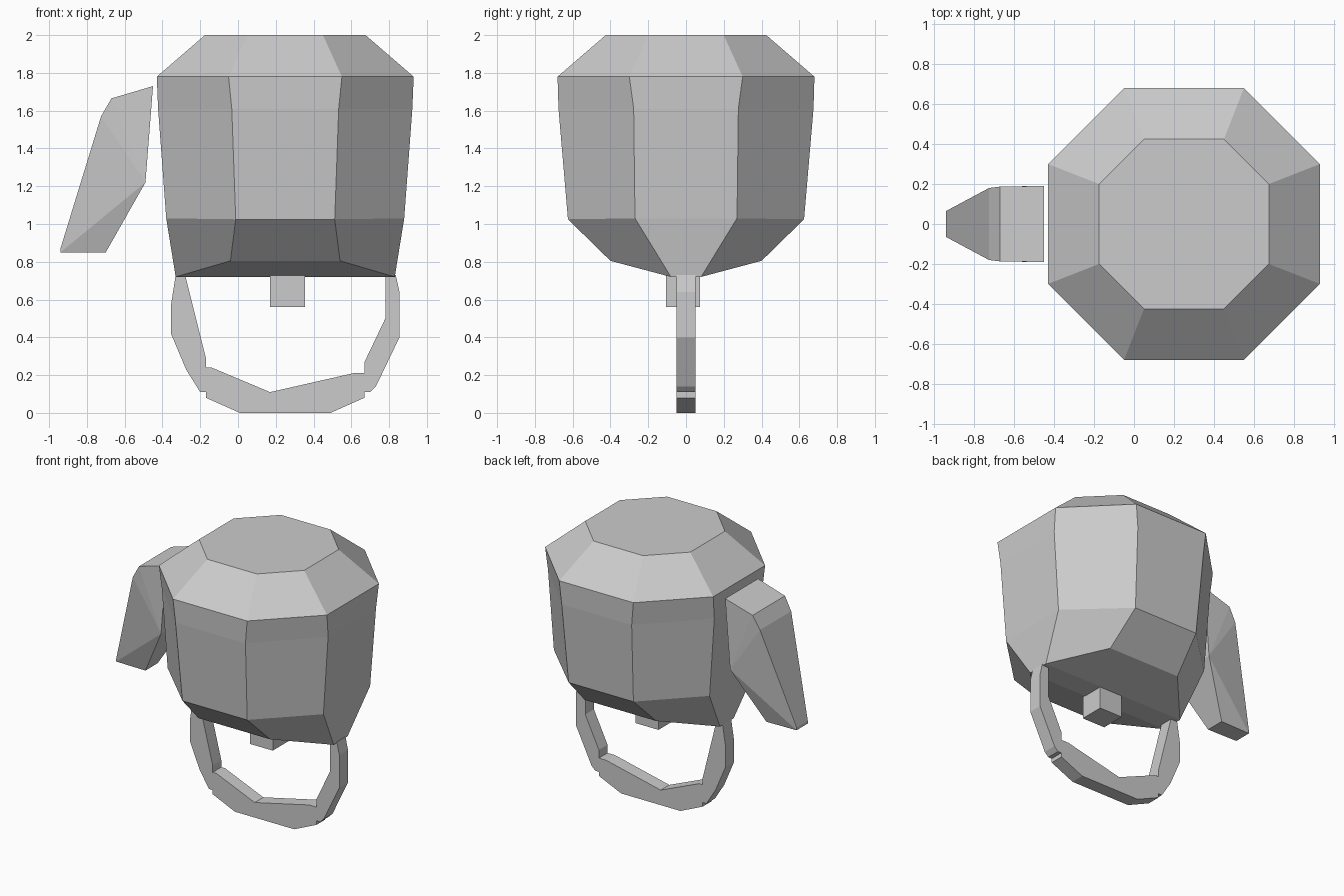
import bpy, bmesh

if "Cube" in bpy.data.objects:
    bpy.data.objects.remove(bpy.data.objects["Cube"])

CX = 0.25  # body axis


def make_object(name, bm):
    bmesh.ops.recalc_face_normals(bm, faces=bm.faces)
    mesh = bpy.data.meshes.new(name)
    bm.to_mesh(mesh)
    bm.free()
    obj = bpy.data.objects.new(name, mesh)
    bpy.context.collection.objects.link(obj)
    return obj


def octagon(bm, hx, cy, zx, cx, hy, zy):
    """Eight points: side corners (hx, cy) at zx, front/back corners (cx, hy) at zy."""
    pts = [(hx, -cy, zx), (hx, cy, zx), (cx, hy, zy), (-cx, hy, zy),
           (-hx, cy, zx), (-hx, -cy, zx), (-cx, -hy, zy), (cx, -hy, zy)]
    return [bm.verts.new((CX + x, y, z)) for x, y, z in pts]


def hull(name, points):
    bm = bmesh.new()
    for p in points:
        bm.verts.new(p)
    bmesh.ops.convex_hull(bm, input=bm.verts)
    bmesh.ops.dissolve_limit(bm, angle_limit=0.02, verts=bm.verts, edges=bm.edges)
    return make_object(name, bm)


# Body: octagonal rings from top to the keel-like underside
bm = bmesh.new()
rings = [octagon(bm, *r) for r in (
    (0.425, 0.20, 2.00, 0.20, 0.425, 2.00),
    (0.68, 0.30, 1.78, 0.30, 0.68, 1.78),
    (0.673, 0.277, 1.61, 0.283, 0.675, 1.61),
    (0.63, 0.27, 1.03, 0.262, 0.625, 1.025),
    (0.58, 0.08, 0.72, 0.29, 0.40, 0.805))]
for a, b in zip(rings, rings[1:]):
    for i in range(8):
        j = (i + 1) % 8
        bm.faces.new((a[i], a[j], b[j], b[i]))
bm.faces.new(rings[0])
e = rings[-1]
for quad in ((1, 2, 3, 4), (0, 1, 4, 5), (5, 6, 7, 0)):
    bm.faces.new([e[k] for k in quad])
make_object("body", bm)

# Handle: flat looped profile extruded across y
profile = [(-0.33, 0.73), (-0.355, 0.57), (-0.355, 0.42), (-0.275, 0.23), (-0.20, 0.11),
           (-0.17, 0.11), (-0.17, 0.08), (0.01, 0), (0.49, 0), (0.67, 0.08),
           (0.67, 0.11), (0.70, 0.11), (0.73, 0.14), (0.855, 0.40), (0.855, 0.64), (0.835, 0.73),
           (0.78, 0.73), (0.78, 0.50), (0.67, 0.27), (0.67, 0.21), (0.61, 0.21),
           (0.17, 0.11), (-0.14, 0.24), (-0.17, 0.24), (-0.17, 0.29), (-0.28, 0.73)]
bm = bmesh.new()
face = bm.faces.new([bm.verts.new((x, -0.05, z)) for x, z in profile])
ext = bmesh.ops.extrude_face_region(bm, geom=[face], use_keep_orig=True)
bmesh.ops.translate(bm, vec=(0, 0.1, 0),
                    verts=[v for v in ext["geom"] if isinstance(v, bmesh.types.BMVert)])
make_object("handle", bm)

# Small knob under the body
hull("knob", [(x, y, z) for x in (0.17, 0.355) for y in (-0.105, 0.075) for z in (0.56, 0.74)])

# Spout: faceted wedge tapering to a narrow tip
spout = [(-0.45, 0.19, 1.73), (-0.67, 0.187, 1.665), (-0.725, 0.18, 1.57), (-0.49, 0.19, 1.22),
         (-0.94, 0.065, 0.87), (-0.94, 0.065, 0.85), (-0.70, 0.07, 0.85)]
hull("spout", [(x, s * y, z) for x, y, z in spout for s in (-1, 1)])
